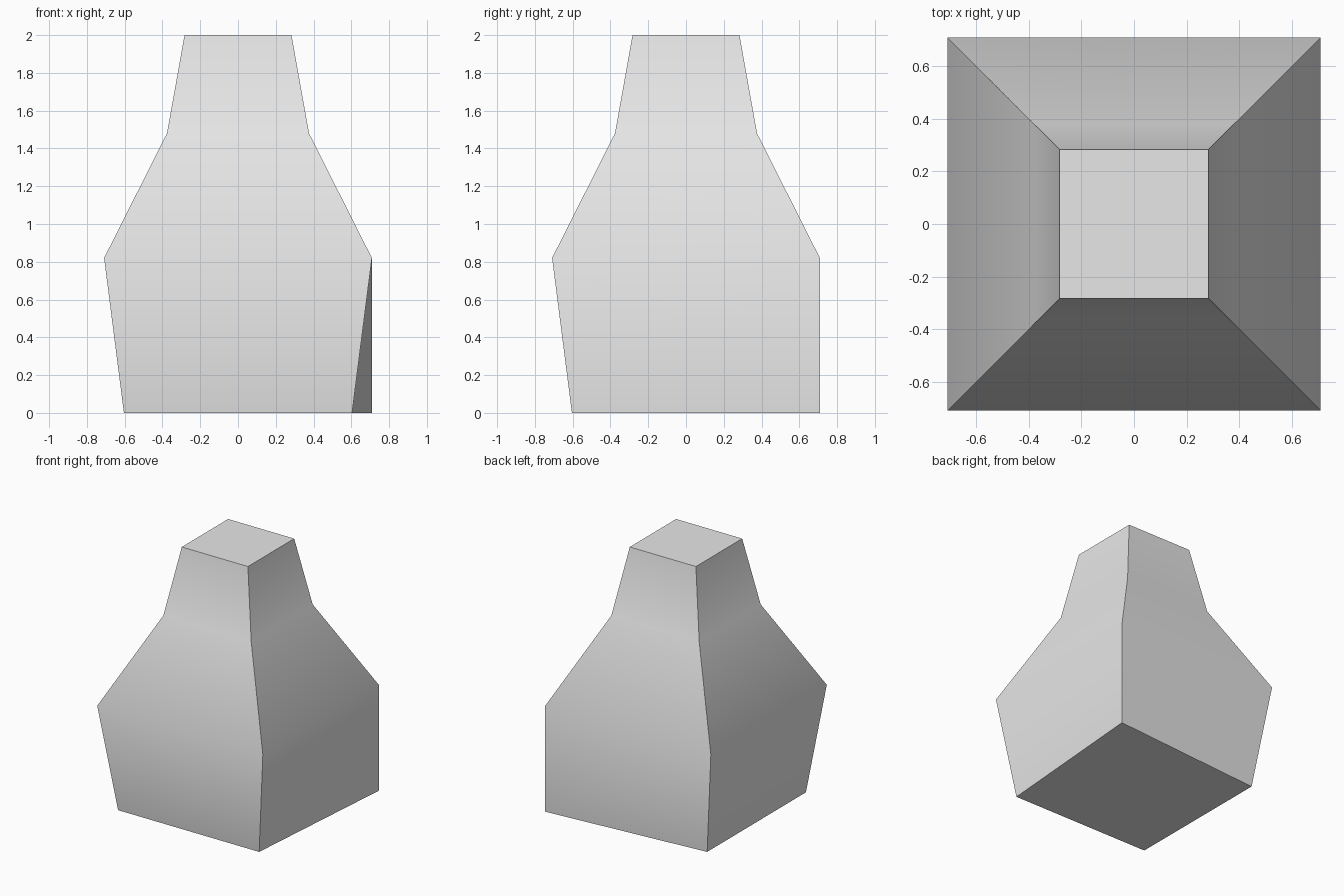
import bpy, bmesh, math

cube = bpy.data.objects.get("Cube")
if cube:
    bpy.data.objects.remove(cube, do_unlink=True)

# Plain grey material
COLOUR = (0.8, 0.8, 0.8, 1.0)
mat = bpy.data.materials.new("plain_grey")
mat.use_nodes = True
mat.diffuse_color = COLOUR
mat.node_tree.nodes["Principled BSDF"].inputs["Base Color"].default_value = COLOUR

# Square bottle body: (half width, height) rings from base to neck
PROFILE = [(0.604, 0), (0.709, 0.82), (0.376, 1.48), (0.283, 2)]
CORNERS = [(-1, -1), (1, -1), (1, 1), (-1, 1)]

bm = bmesh.new()
rings = [[bm.verts.new((sx * r, sy * r, z)) for sx, sy in CORNERS] for r, z in PROFILE]
for low, high in zip(rings, rings[1:]):
    for i in range(4):
        j = (i + 1) % 4
        bm.faces.new((low[i], low[j], high[j], high[i]))
bm.faces.new(rings[0][::-1])
bm.faces.new(rings[-1])

# One base corner stands straight below its shoulder
wide = PROFILE[1][0]
rings[0][2].co.xy = (wide, wide)

mesh = bpy.data.meshes.new("bottle_body")
bm.to_mesh(mesh)
bm.free()
mesh.materials.append(mat)
body = bpy.data.objects.new("bottle_body", mesh)
bpy.context.collection.objects.link(body)

# Soft bends up each side, crisp corners
bpy.ops.object.select_all(action="DESELECT")
body.select_set(True)
bpy.context.view_layer.objects.active = body
bpy.ops.object.shade_smooth_by_angle(angle=math.radians(40))
